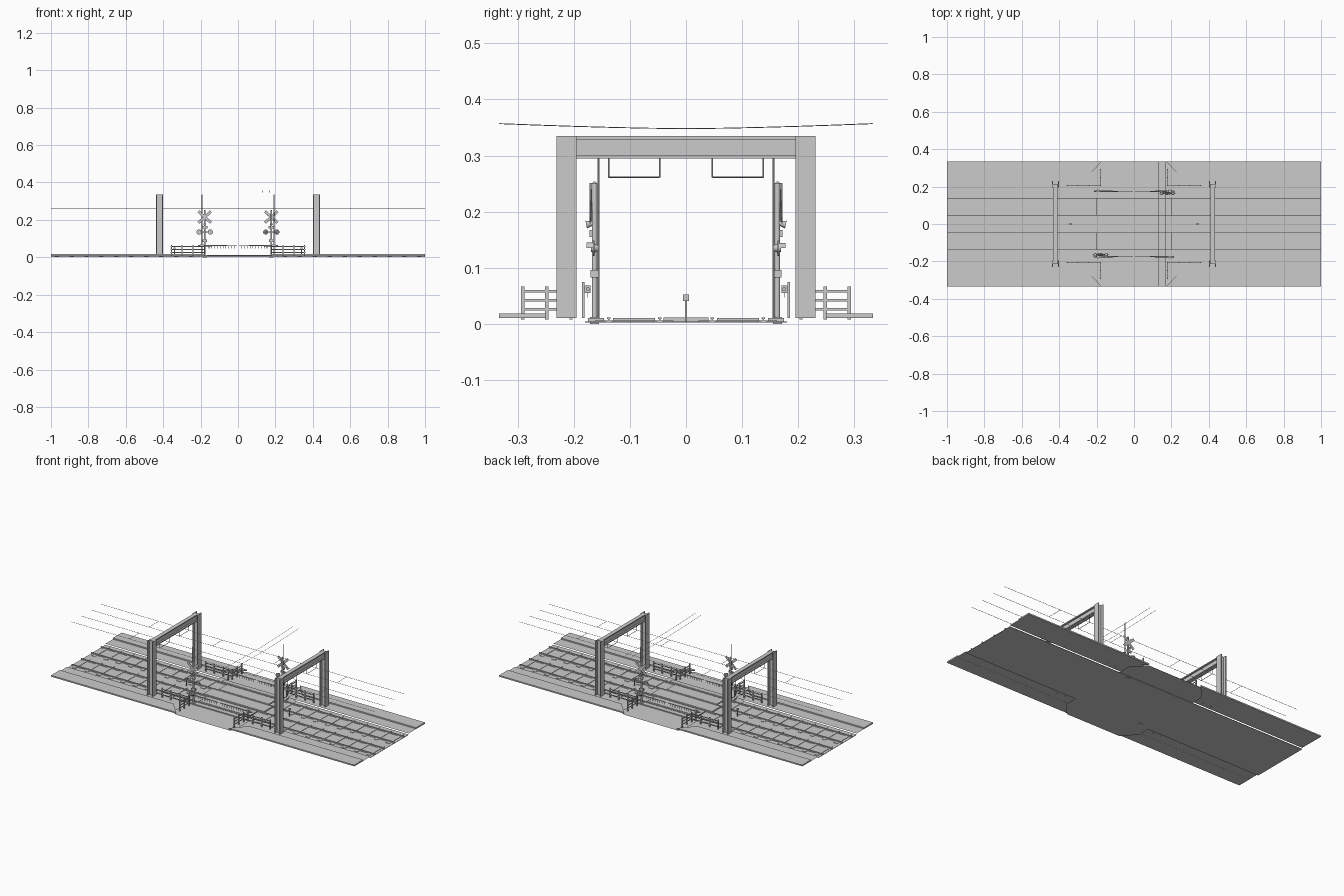
import bpy, bmesh, math
from mathutils import Vector, Matrix

if "Cube" in bpy.data.objects:
    bpy.data.objects.remove(bpy.data.objects["Cube"])


def finish(bm, name):
    me = bpy.data.meshes.new(name)
    bm.to_mesh(me)
    bm.free()
    ob = bpy.data.objects.new(name, me)
    bpy.context.collection.objects.link(ob)
    return ob


def add_box(bm, x0, x1, y0, y1, z0, z1):
    m = Matrix.Translation(((x0 + x1) / 2, (y0 + y1) / 2, (z0 + z1) / 2))
    s = Matrix.Diagonal((abs(x1 - x0), abs(y1 - y0), abs(z1 - z0), 1))
    bmesh.ops.create_cube(bm, size=1, matrix=m @ s)


def boxes(name, items):
    bm = bmesh.new()
    for b in items:
        add_box(bm, *b)
    return finish(bm, name)


def add_rod(bm, a, b, r, r2=None, n=12):
    a, b = Vector(a), Vector(b)
    d = b - a
    m = Matrix.Translation((a + b) / 2) @ d.to_track_quat('Z', 'Y').to_matrix().to_4x4()
    bmesh.ops.create_cone(bm, cap_ends=True, segments=n, radius1=r,
                          radius2=r if r2 is None else r2, depth=d.length, matrix=m)


def rods(name, items):
    bm = bmesh.new()
    for i in items:
        add_rod(bm, *i)
    ob = finish(bm, name)
    bpy.context.view_layer.objects.active = ob
    ob.select_set(True)
    bpy.ops.object.shade_smooth_by_angle(angle=math.radians(40))
    ob.select_set(False)
    return ob


def prism(name, pts, z0, z1):
    bm = bmesh.new()
    f = bm.faces.new([bm.verts.new((x, y, z0)) for x, y in pts])
    if z1 > z0:
        r = bmesh.ops.extrude_face_region(bm, geom=[f])
        top = [v for v in r['geom'] if isinstance(v, bmesh.types.BMVert)]
        bmesh.ops.translate(bm, verts=top, vec=(0, 0, z1 - z0))
    bmesh.ops.recalc_face_normals(bm, faces=bm.faces)
    return finish(bm, name)


SIDES = (-1, 1)
QUADS = [(sx, sy) for sx in SIDES for sy in SIDES]
RAILS = (-0.138, -0.047, 0.047, 0.138)

# Ground: track bed and road strip
boxes("track_bed", [(-1, 1, -0.18, 0.18, 0.002, 0.004)])
for s in SIDES:
    prism("road", [(-0.25, s * 0.18), (0.25, s * 0.18), (0.25, s * 0.255),
                   (0.18, s * 0.333), (-0.18, s * 0.333), (-0.25, s * 0.255)], 0.004, 0.004)

# Verges beside the tracks and raised outer slabs with cut corners
for sx, sy in QUADS:
    prism("verge", [(sx, sy * 0.18), (sx * 0.2, sy * 0.18), (sx * 0.2, sy * 0.3),
                    (sx * 0.25, sy * 0.255), (sx, sy * 0.255)], 0.0105, 0.0105)
    prism("outer_slab", [(sx, sy * 0.25), (sx * 0.25, sy * 0.25),
                         (sx * 0.175, sy * 0.333), (sx, sy * 0.333)], 0.010, 0.018)

# Sleepers and rails
sleepers = []
for sx in SIDES:
    for i in range(10):
        x = sx * (0.25 + 0.08 * i)
        for yc in (-0.0925, 0.0925):
            sleepers.append((x - 0.012, x + 0.012, yc - 0.07, yc + 0.07, 0.003, 0.006))
boxes("sleepers", sleepers)
boxes("rails", [b for y in RAILS for b in (
    (-1, 1, y - 0.005, y + 0.005, 0.004, 0.006),
    (-1, 1, y - 0.0015, y + 0.0015, 0.006, 0.009),
    (-1, 1, y - 0.003, y + 0.003, 0.009, 0.011))])

# Crossing panels between and outside the rails
boxes("crossing_panels", [(-0.165, 0.165, -0.130, -0.055, 0.004, 0.010),
                          (-0.165, 0.165, 0.055, 0.130, 0.004, 0.010),
                          (-0.2, 0.2, -0.040, 0.040, 0.004, 0.011),
                          (-0.21, 0.21, -0.175, -0.146, 0.003, 0.010),
                          (-0.21, 0.21, 0.146, 0.175, 0.003, 0.010)])

# Gantries: H columns and an I beam
for sx in SIDES:
    x = sx * 0.42
    parts = []
    for sy in SIDES:
        y0, y1 = sorted((sy * 0.195, sy * 0.231))
        for e in SIDES:
            parts.append((x + e * 0.013, x + e * 0.018, y0, y1, 0.0105, 0.335))
        parts.append((x - 0.013, x + 0.013, sy * 0.211, sy * 0.215, 0.0105, 0.335))
    boxes("gantry_columns", parts)
    boxes("gantry_beam", [(x - 0.003, x + 0.003, -0.212, 0.212, 0.300, 0.330),
                          (x - 0.012, x + 0.012, -0.212, 0.212, 0.295, 0.301),
                          (x - 0.012, x + 0.012, -0.212, 0.212, 0.329, 0.335)])
    # U-shaped wire hangers
    hang = []
    for sy in SIDES:
        a, b = sy * 0.047, sy * 0.138
        hang += [((x, a, 0.296), (x, a, 0.261), 0.0014, None, 6),
                 ((x, b, 0.296), (x, b, 0.261), 0.0014, None, 6),
                 ((x, a, 0.261), (x, b, 0.261), 0.0014, None, 6)]
    rods("wire_hangers", hang)

# Overhead track wires with cross links
rods("track_wires", [((-1, y, 0.262), (1, y, 0.262), 0.001, None, 6) for y in RAILS])
rods("wire_links", [((x, s * 0.047, 0.262), (x, s * 0.138, 0.262), 0.001, None, 6)
                    for x in (-0.62, -0.2, 0.2, 0.62) for s in SIDES])

# Sagging cables above the road
for x in (0.13, 0.17):
    pts = [(x, -0.333 + 0.0666 * i) for i in range(11)]
    pts = [(x, y, 0.348 + 0.009 * (abs(y) / 0.333) ** 1.5) for x, y in pts]
    rods("road_cable", [(a, b, 0.0008, None, 6) for a, b in zip(pts, pts[1:])])

# Warning signals: one at each diagonal corner, s mirrors the outward direction
for s in SIDES:
    x, y = s * 0.178, s * 0.163
    rods("signal_pole", [((x, y, 0.002), (x, y, 0.25), 0.005),
                         ((x, y, 0.25), (x, y, 0.254), 0.005, 0.001)])
    boxes("signal_base", [(x - 0.012, x + 0.012, y - 0.008, y + 0.008, 0, 0.012)])
    rods("tall_thin_pole", [((s * 0.192, s * 0.156, 0.004), (s * 0.192, s * 0.156, 0.335), 0.002, None, 8)])
    # Crossed warning boards
    bm = bmesh.new()
    for e in SIDES:
        m = (Matrix.Translation((x, y + s * (0.007 + e * 0.001), 0.215))
             @ Matrix.Rotation(e * math.radians(42), 4, 'Y') @ Matrix.Diagonal((0.09, 0.002, 0.015, 1)))
        bmesh.ops.create_cube(bm, size=1, matrix=m)
    finish(bm, "crossed_boards")
    # Lamps: backing disc, lens and hood
    lamps = [((x - 0.033, y, 0.135), (x + 0.033, y, 0.135), 0.003)]
    for e in SIDES:
        lx = x + e * 0.03
        lamps += [((lx, y, 0.135), (lx, y + s * 0.003, 0.135), 0.014, None, 20),
                  ((lx, y - s * 0.007, 0.135), (lx, y, 0.135), 0.005, 0.008),
                  ((lx, y + s * 0.003, 0.135), (lx, y + s * 0.006, 0.135), 0.007)]
    rods("lamps", lamps)
    bm = bmesh.new()
    for e in SIDES:
        ring = []
        for i in range(9):
            a = math.pi * i / 8
            px, pz = x + e * 0.03 + 0.009 * math.cos(a), 0.135 + 0.009 * math.sin(a)
            ring.append((bm.verts.new((px, y + s * 0.003, pz)), bm.verts.new((px, y + s * 0.014, pz))))
        for p, q in zip(ring, ring[1:]):
            bm.faces.new((p[0], p[1], q[1], q[0]))
    hood = finish(bm, "lamp_hoods")
    hood.modifiers.new("thickness", 'SOLIDIFY').thickness = 0.0008
    # Horn speaker, direction box and control box
    rods("horn", [((x, y, 0.18), (x, y + s * 0.015, 0.177), 0.003, 0.007)])
    boxes("signal_boxes", [(x - 0.015, x + 0.015, y + s * 0.004, y + s * 0.009, 0.155, 0.167),
                           (x - 0.012, x + 0.012, y - 0.007, y + 0.007, 0.083, 0.096)])

# Barriers: two half arms on each side of the tracks
for sx, sy in QUADS:
    x, y = sx * 0.192, sy * 0.183
    boxes("barrier_machine", [(x - 0.003, x + 0.003, y - 0.002, y + 0.002, 0.0105, 0.075),
                              (x - 0.011, x + 0.011, y - sy * 0.013, y - sy * 0.002, 0.055, 0.068)])
    rods("barrier_arm", [((sx * 0.215, sy * 0.175, 0.062), (sx * 0.006, sy * 0.175, 0.062), 0.0035, 0.002)])
    boxes("arm_fringe", [(sx * (0.02 + 0.015 * i) - 0.0015, sx * (0.02 + 0.015 * i) + 0.0015,
                          sy * 0.1745, sy * 0.1755, 0.047, 0.061) for i in range(10)])

# Fences: a run beside the track and a run beside the road at each corner
for sx, sy in QUADS:
    fx, fy = sx * 0.18, sy * 0.205
    parts = []
    for t in (0.18, 0.24, 0.30, 0.355):
        parts.append((sx * t - 0.003, sx * t + 0.003, fy - 0.003, fy + 0.003, 0.008, 0.067))
    for t in (0.248, 0.291):
        parts.append((fx - 0.003, fx + 0.003, sy * t - 0.003, sy * t + 0.003, 0.008, 0.067))
    for z in (0.026, 0.042, 0.058):
        parts.append((fx, sx * 0.36, fy - 0.0015, fy + 0.0015, z - 0.002, z + 0.002))
        parts.append((fx - 0.0015, fx + 0.0015, fy, sy * 0.294, z - 0.002, z + 0.002))
    boxes("fence", parts)

# Small marker posts between the tracks
for s in SIDES:
    boxes("marker_post", [(s * 0.34 - 0.002, s * 0.34 + 0.002, -0.002, 0.002, 0.004, 0.042),
                          (s * 0.34 - 0.005, s * 0.34 + 0.005, -0.005, 0.005, 0.041, 0.052)])
